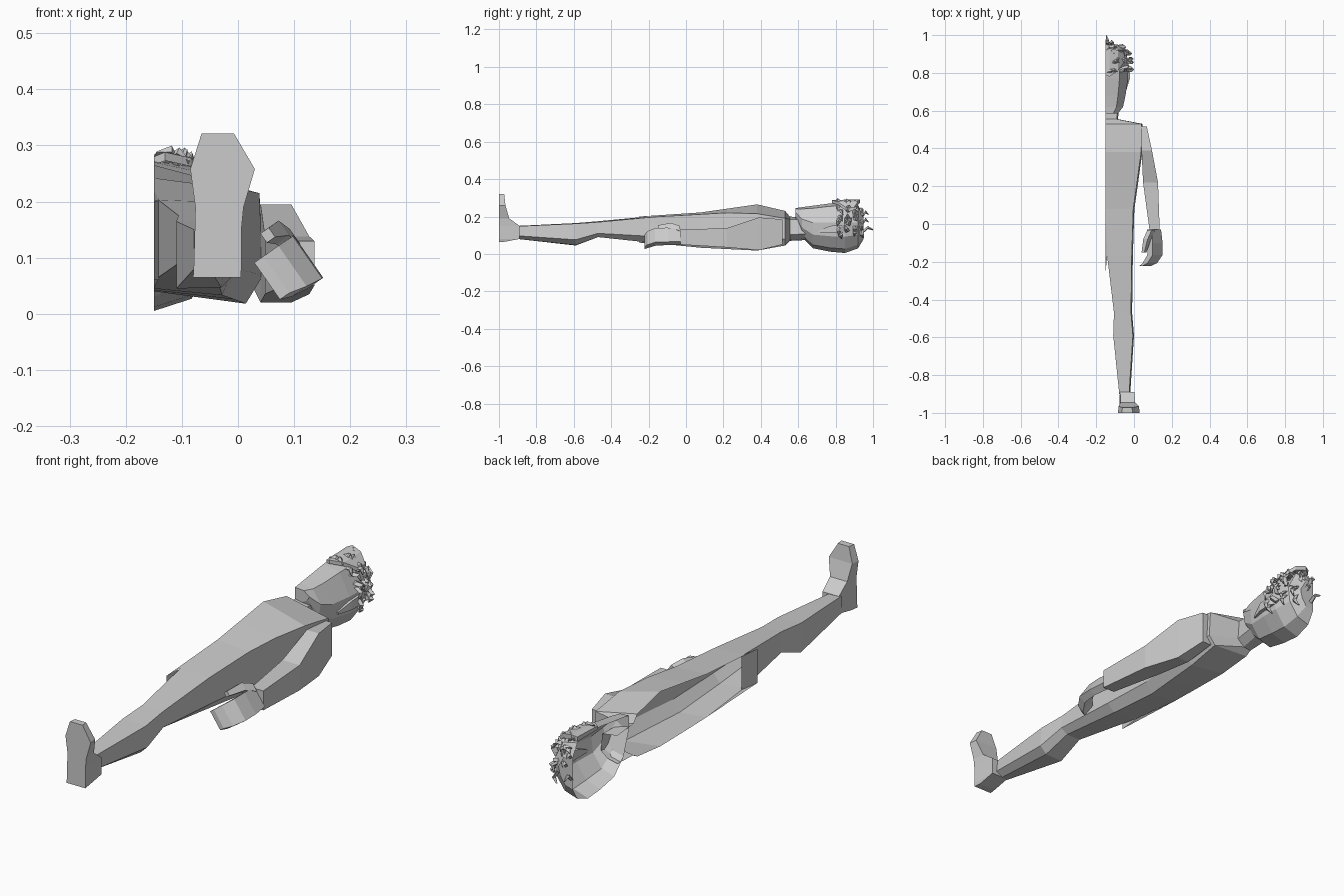
import bpy, bmesh, math, random
from mathutils import Vector

if "Cube" in bpy.data.objects:
    bpy.data.objects.remove(bpy.data.objects["Cube"])

random.seed(4)
CUT = -0.15  # the figure is a half shell, open on this plane

grey = bpy.data.materials.new("plain grey")
grey.diffuse_color = (0.6, 0.6, 0.6, 1)
grey.use_nodes = True
grey.node_tree.nodes["Principled BSDF"].inputs["Base Color"].default_value = grey.diffuse_color


def finish(name, bm):
    bmesh.ops.recalc_face_normals(bm, faces=bm.faces)
    me = bpy.data.meshes.new(name)
    bm.to_mesh(me)
    bm.free()
    me.materials.append(grey)
    ob = bpy.data.objects.new(name, me)
    bpy.context.collection.objects.link(ob)
    return ob


def loft(bm, rings, closed=lambda k: True, start=True, end=True):
    """Skin rings of equal point count; closed(k) says whether span k wraps round."""
    vs = [[bm.verts.new(p) for p in r] for r in rings]
    n = len(vs[0])
    for k in range(len(vs) - 1):
        for i in range(n if closed(k) else n - 1):
            j = (i + 1) % n
            bm.faces.new((vs[k][i], vs[k][j], vs[k + 1][j], vs[k + 1][i]))
    if start:
        bm.faces.new(vs[0])
    if end:
        bm.faces.new(vs[-1][::-1])


def box_ring(y, x0, x1, z0, z1):
    return [(x0, y, z1), (x1, y, z1), (x1, y, z0), (x0, y, z0)]


# Leg, torso, shoulder and neck in one skin: y, x in, x out, front z in/out, back z out/in
body = [
    (-0.90, -.078, -.020, .150, .148, .080, .080),
    (-0.59, -.110, .000, .165, .162, .047, .045),
    (-0.47, -.106, -.010, .175, .170, .090, .090),
    (-0.17, -.142, -.006, .203, .198, .058, .065),
    (0.08, CUT, .002, .222, .212, .033, .045),
    (0.22, CUT, .022, .242, .220, .026, .042),
    (0.38, CUT, .044, .265, .215, .018, .040),
    (0.53, CUT, .046, .230, .190, .045, .055),
    (0.555, CUT, -.085, .200, .185, .075, .070),
    (0.66, CUT, -.075, .190, .180, .085, .075),
]
rings = []
for y, xi, xo, fi, fo, bo, bi in body:
    mid = bo + (fo - bo) * 0.25
    rings.append([(xi, y, fi), (xo - .006, y, fo), (xo, y, mid), (xo - .03, y, bo), (xi, y, bi)])
bm = bmesh.new()
loft(bm, rings, closed=lambda k: k < 3, end=False)
finish("body_and_leg", bm)

# Crotch piece hanging at the cut plane
bm = bmesh.new()
quad = [(CUT, -.25, .20), (CUT, -.25, .06), (-.141, -.16, .06), (-.141, -.16, .20)]
bm.faces.new([bm.verts.new(p) for p in quad])
top = [(CUT, .08, .222), (CUT, -.25, .20), (-.141, -.16, .203)]
low = [(CUT, .08, .045), (CUT, -.25, .06), (-.141, -.16, .063)]
for tri in (top, low):
    bm.faces.new([bm.verts.new(p) for p in tri])
finish("crotch", bm)

# Foot: rings rise from heel to toe; z, x in, x out, y of the upper side
bm = bmesh.new()
loft(bm, [[(a, -1, z), (b, -1, z), (b - .004, y, z), (a + .004, y, z)] for z, a, b, y in (
    (.065, -.080, .005, -.97), (.080, -.079, .006, -.89), (.150, -.077, .006, -.89),
    (.190, -.076, .010, -.945), (.258, -.085, .030, -.965), (.321, -.065, -.007, -.972))])
finish("foot", bm)

# Arm
bm = bmesh.new()
loft(bm, [box_ring(*r) for r in (
    (.515, .025, .068, .050, .185), (.39, .040, .095, .020, .195),
    (.22, .048, .127, .035, .138), (-.03, .082, .136, .050, .130))])
finish("arm", bm)

# Hand: flat tilted section curling inwards at the fingers
W, N = Vector((.57, 0, -.82)), Vector((.82, 0, .57))


def hand_ring(c, w, n):
    c = Vector(c)
    return [c + W * a * w + N * b * n for a, b in ((-1, -1), (-1, 1), (1, 1), (1, -1))]


bm = bmesh.new()
loft(bm, [hand_ring(*r) for r in (
    ((.106, -.03, .092), .042, .016), ((.113, -.10, .094), .046, .015),
    ((.110, -.165, .091), .046, .017), ((.084, -.207, .076), .044, .016),
    ((.060, -.222, .064), .040, .010))])
finish("hand", bm)

# Thumb
bm = bmesh.new()
loft(bm, [hand_ring(*r) for r in (
    ((.090, -.035, .130), .016, .014), ((.070, -.08, .145), .016, .014),
    ((.053, -.15, .140), .010, .009))])
finish("thumb", bm)

# Head: half rings along y; y, x out, front z, back z
head = [(.585, -.085, .245, .190), (.62, -.058, .250, .090), (.68, -.045, .258, .030),
        (.77, -.032, .270, .012), (.85, -.028, .276, .005), (.92, -.045, .260, .030),
        (.95, -.085, .210, .080)]
bm = bmesh.new()
loft(bm, [[(CUT, y, f), (CUT + (x - CUT) * .62, y, f - (f - b) * .06), (x, y, f - (f - b) * .4),
           (x - .008, y, f - (f - b) * .68), (CUT + (x - CUT) * .55, y, b + (f - b) * .08),
           (CUT, y, b)] for y, x, f, b in head], closed=lambda k: False)
finish("head", bm)

# Ear
bm = bmesh.new()
loft(bm, [box_ring(y, -.05, x, .115, z) for y, x, z in
          ((.71, -.040, .125), (.77, -.022, .15), (.83, -.020, .155), (.85, -.032, .14))])
finish("ear", bm)


# Hair: bent tapering locks over the crown and hairline
def lock(bm, base, out, along, length, width):
    side = out.cross(along).normalized()
    pts = []
    for t, s in ((0, 1), (.5, .9), (1, .12)):
        c = base + along * length * t + out * .022 * math.sin(t * 2.6)
        pts.append([Vector((max(p.x, CUT), p.y, p.z)) for p in (
            c + side * width * s, c + out * .012 * s, c - side * width * s, c - out * .006)])
    loft(bm, pts)


bm = bmesh.new()
for y, rx, rz, count in ((.82, .118, .125, 8), (.865, .118, .128, 9), (.905, .108, .118, 9),
                         (.935, .075, .08, 6)):
    for i in range(count):
        a = math.radians(-12 + 100 * (i + random.uniform(0, .6)) / count)
        out = Vector((math.cos(a), 0, math.sin(a)))
        tang = Vector((-math.sin(a), 0, math.cos(a))) * random.choice((-1, 1))
        along = (tang + Vector((0, random.uniform(-.5, .6), 0))).normalized()
        base = Vector((CUT + rx * out.x, y, .145 + rz * out.z))
        lock(bm, base, out, along, random.uniform(.035, .055), .012)
# stray tips on the crown
for x, z, length in ((-.14, .115, .055), (-.115, .16, .03), (-.135, .2, .03)):
    lock(bm, Vector((x, .945, z)), Vector((0, 0, 1)), Vector((-.12, 1, .1)).normalized(), length, .012)
finish("hair", bm)

# Fringe over the forehead
bm = bmesh.new()
loft(bm, [[(x, y0, z), (x, y1, z + .004), (x, y1, z - .015), (x, y0, z - .015)]
          for x, y0, y1, z in ((CUT, .79, .92, .280), (-.13, .78, .93, .288),
                               (-.085, .81, .92, .278), (-.05, .86, .90, .245))])
finish("fringe", bm)
